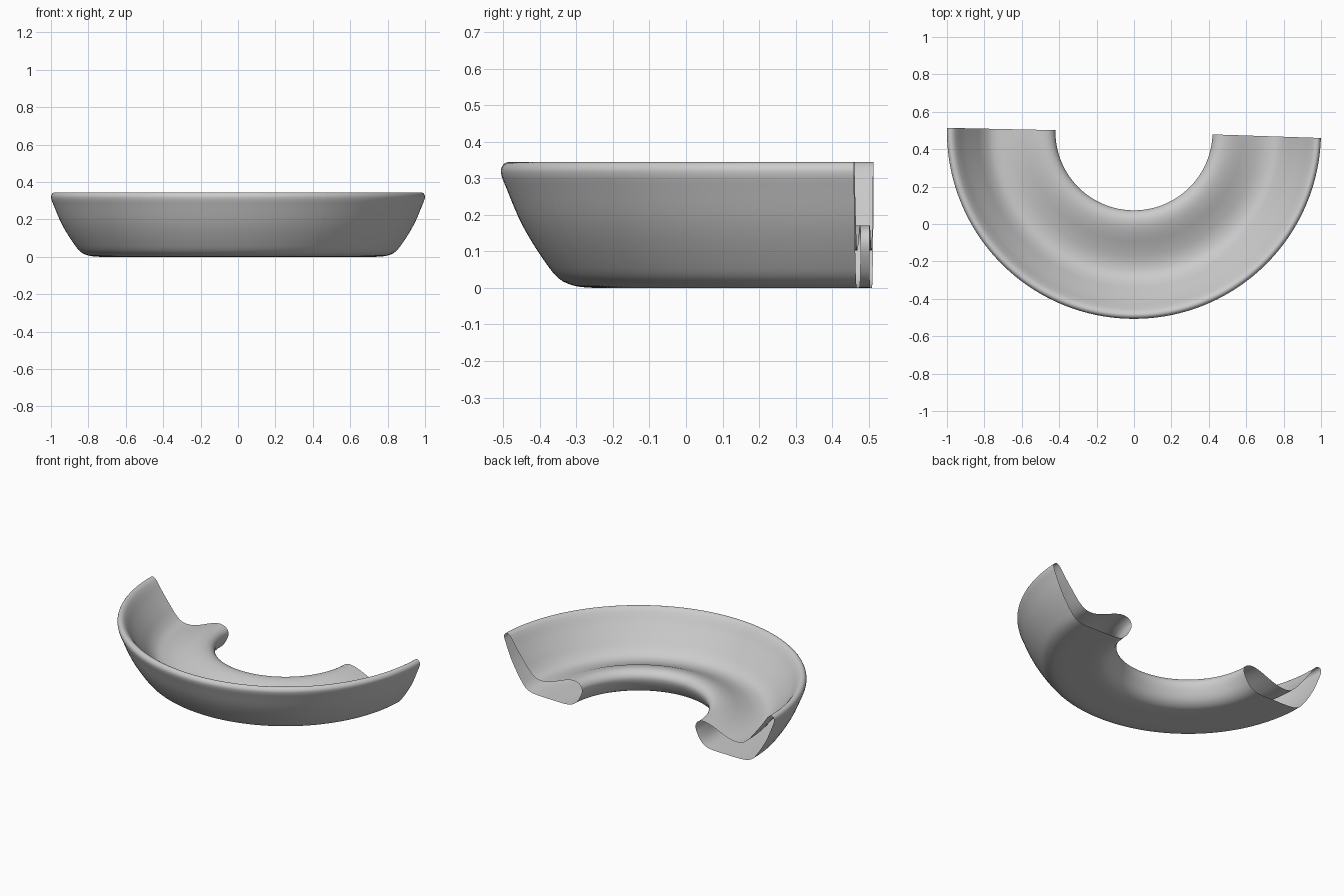
import bpy, bmesh
from math import cos, sin, radians
from mathutils import Vector

if "Cube" in bpy.data.objects:
    bpy.data.objects.remove(bpy.data.objects["Cube"])

CENTER_Y = 0.493

# Closed sofa cross-section as (radius, height): back, base, seat nose, seat dip, backrest
PROFILE = [(1.0, .322), (.986, .28), (.938, .17), (.868, .06), (.83, .022), (.775, .006),
           (.64, .004), (.52, .008), (.472, .03), (.438, .075), (.42, .128), (.438, .162),
           (.48, .175), (.54, .163), (.63, .127), (.70, .108), (.76, .112), (.805, .142),
           (.85, .195), (.91, .272), (.953, .333), (.975, .348), (.992, .343)]


def smooth_loop(pts, steps=4):
    """Centripetal-like Catmull-Rom through a closed loop of points."""
    p = [Vector(q) for q in pts]
    n, out = len(p), []
    for i in range(n):
        a, b, c, d = p[i - 1], p[i], p[(i + 1) % n], p[(i + 2) % n]
        seg = (c - b).length
        # tangents limited to the span length, so uneven spacing cannot overshoot
        m1, m2 = (c - a).normalized() * seg, (d - b).normalized() * seg
        for k in range(steps):
            t = k / steps
            out.append(b * (2*t**3 - 3*t**2 + 1) + m1 * (t**3 - 2*t**2 + t)
                       + c * (3*t**2 - 2*t**3) + m2 * (t**3 - t**2))
    return out


def section(name, start, end, steps=30):
    """One hollow, open-ended sofa section swept around the centre."""
    loop = smooth_loop(PROFILE)
    n = len(loop)
    bm = bmesh.new()
    rings = []
    for s in range(steps + 1):
        a = radians(start + (end - start) * s / steps)
        rings.append([bm.verts.new((q.x * cos(a), CENTER_Y + q.x * sin(a), q.y - .004))
                      for q in loop])
    for r0, r1 in zip(rings, rings[1:]):
        for i in range(n):
            j = (i + 1) % n
            bm.faces.new((r0[i], r0[j], r1[j], r1[i]))
    bmesh.ops.recalc_face_normals(bm, faces=bm.faces)
    # outward check on a face of the outer back
    bm.faces.ensure_lookup_table()
    f = bm.faces[4 * 2]
    f.normal_update()
    if f.normal.dot(f.calc_center_median() - Vector((0, CENTER_Y, 0))) < 0:
        bmesh.ops.reverse_faces(bm, faces=bm.faces)
    for f in bm.faces:
        f.smooth = True
    me = bpy.data.meshes.new(name)
    bm.to_mesh(me)
    bm.free()
    bpy.context.collection.objects.link(bpy.data.objects.new(name, me))


# Three sections, each about sixty degrees
section("sofa_left_section", 178.8, 238.6)
section("sofa_middle_section", 238.6, 298.0)
section("sofa_right_section", 298.0, 358.1)
